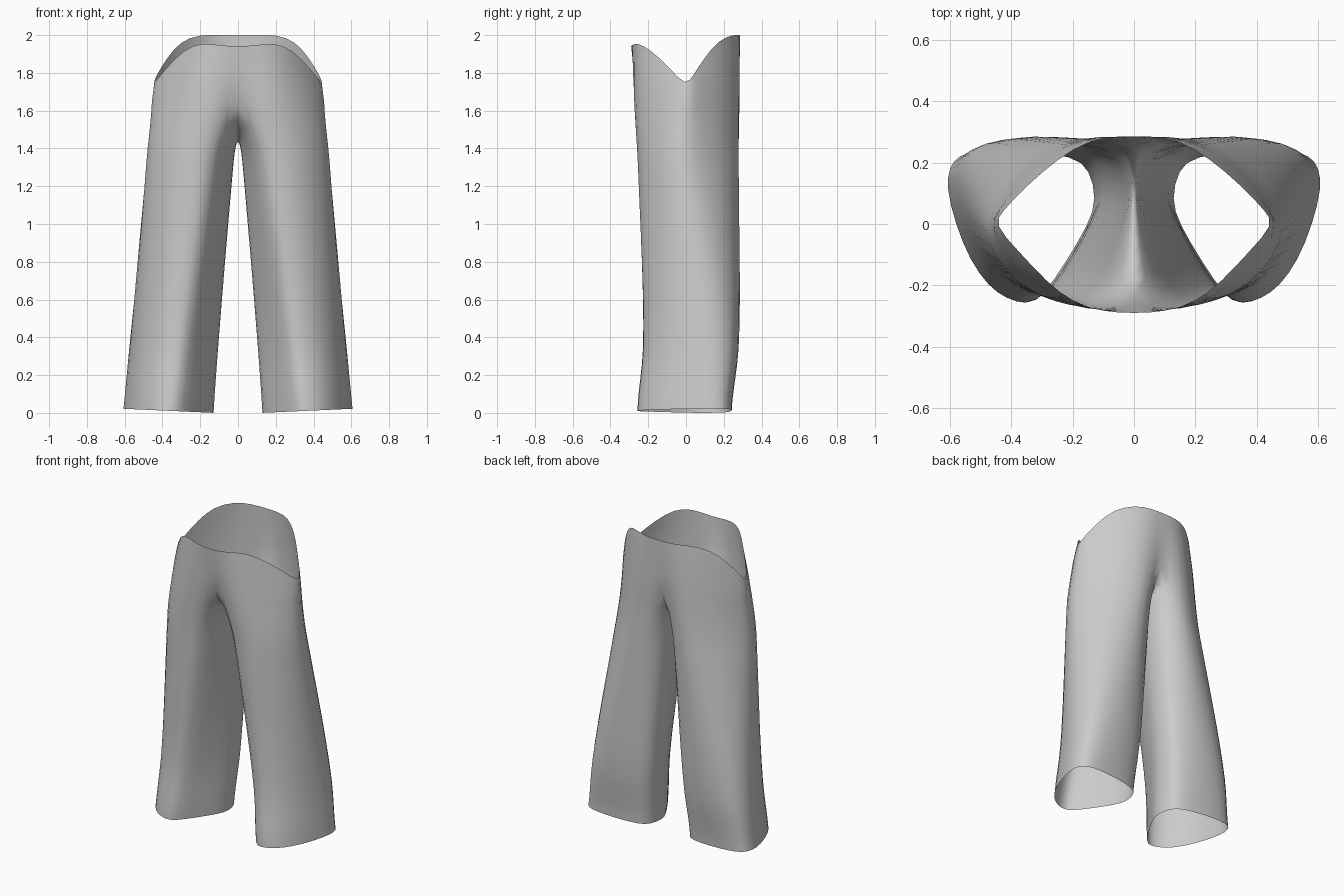
import bpy, bmesh
from mathutils import Vector

if "Cube" in bpy.data.objects:
    bpy.data.objects.remove(bpy.data.objects["Cube"], do_unlink=True)

# Left-leg cross-sections, counter-clockwise from the innermost point
HEM = [(.121, .08), (.148, 0), (.22, -.12), (.298, -.238), (.35, -.265), (.42, -.242),
       (.475, -.203), (.535, -.12), (.583, 0), (.613, .12), (.603, .185), (.575, .225),
       (.5, .243), (.35, .243), (.195, .22), (.145, .18)]
THIGH = [(.015, .1), (.023, .03), (.055, -.1), (.1, -.225), (.17, -.263), (.26, -.257),
         (.358, -.212), (.45, -.12), (.49, -.02), (.465, .045), (.418, .117), (.342, .203),
         (.24, .268), (.13, .293), (.045, .225), (.02, .16)]
# Hip ring: its inner points run along the crotch seam at x = 0
HIP = [(0, .09, 1.435), (0, 0, 1.47), (0, -.13, 1.57), (0, -.245, 1.69),
       (.09, -.278, 1.66), (.2, -.277, 1.62), (.322, -.212, 1.6), (.428, -.11, 1.57),
       (.472, -.01, 1.56), (.443, .05, 1.57), (.397, .117, 1.58), (.322, .198, 1.6),
       (.22, .265, 1.62), (.11, .294, 1.64), (0, .26, 1.67), (0, .172, 1.51)]
# Waist edge from front centre to back centre
WAIST = [(0, -.291, 1.938), (.1, -.288, 1.947), (.2, -.256, 1.96), (.285, -.19, 1.923),
         (.378, -.087, 1.83), (.46, 0, 1.722), (.428, .042, 1.795), (.372, .102, 1.885),
         (.302, .168, 1.97), (.2, .248, 2.003), (.1, .285, 2), (0, .287, 2)]
FRONT = 3  # column where the front seam starts
# Height and backward shift of each leg ring
LEVELS = [(0, 0), (.07, .002), (.18, .014), (.32, .032), (.6, .03), (.85, .021),
          (1.1, .011), (1.27, .005), (1.4, 0)]


def leg_ring(z, shift):
    ring = []
    for a, b in zip(HEM, THIGH):
        x, y = Vector(a).lerp(Vector(b), (z / 1.4) ** 1.1)
        lift = .045 * (x - .121) if z == 0 else 0  # hem rises to the outside
        ring.append((x, y + shift, z + lift))
    return ring


def skin(bm, lower, upper, closed):
    n = len(lower)
    for i in range(n if closed else n - 1):
        j = (i + 1) % n
        bm.faces.new((lower[i], lower[j], upper[j], upper[i]))


bm = bmesh.new()
add_ring = lambda pts: [bm.verts.new(p) for p in pts]

# Closed leg tube up to the crotch seam
rings = [add_ring(leg_ring(z, s)) for z, s in LEVELS] + [add_ring(HIP)]
for lower, upper in zip(rings, rings[1:]):
    skin(bm, lower, upper, True)

# Open hip panel up to the waist
hip_pts = HIP[FRONT:FRONT + len(WAIST)]
prev = rings[-1][FRONT:FRONT + len(WAIST)]
for t, bulge in ((.35, 1.01), (.7, 1.008), (1, 1)):
    pts = []
    for a, b in zip(hip_pts, WAIST):
        p = Vector(a).lerp(Vector(b), t)
        pts.append((p.x * bulge, p.y * bulge, p.z))
    ring = add_ring(pts)
    skin(bm, prev, ring, False)
    prev = ring

mesh = bpy.data.meshes.new("trousers")
bm.to_mesh(mesh)
bm.free()
trousers = bpy.data.objects.new("trousers", mesh)
bpy.context.collection.objects.link(trousers)

# Mirror into the right leg, joined along the centre seam, then round the cloth
mirror = trousers.modifiers.new("mirror", 'MIRROR')
mirror.use_clip = True
mirror.merge_threshold = .001
rounding = trousers.modifiers.new("rounding", 'SUBSURF')
rounding.levels = rounding.render_levels = 1

# Plain cloth
cloth = bpy.data.materials.new("grey cloth")
cloth.use_nodes = True
colour = (.6, .6, .6, 1)
cloth.diffuse_color = colour
cloth.node_tree.nodes["Principled BSDF"].inputs["Base Color"].default_value = colour
mesh.materials.append(cloth)
for face in mesh.polygons:
    face.use_smooth = True
